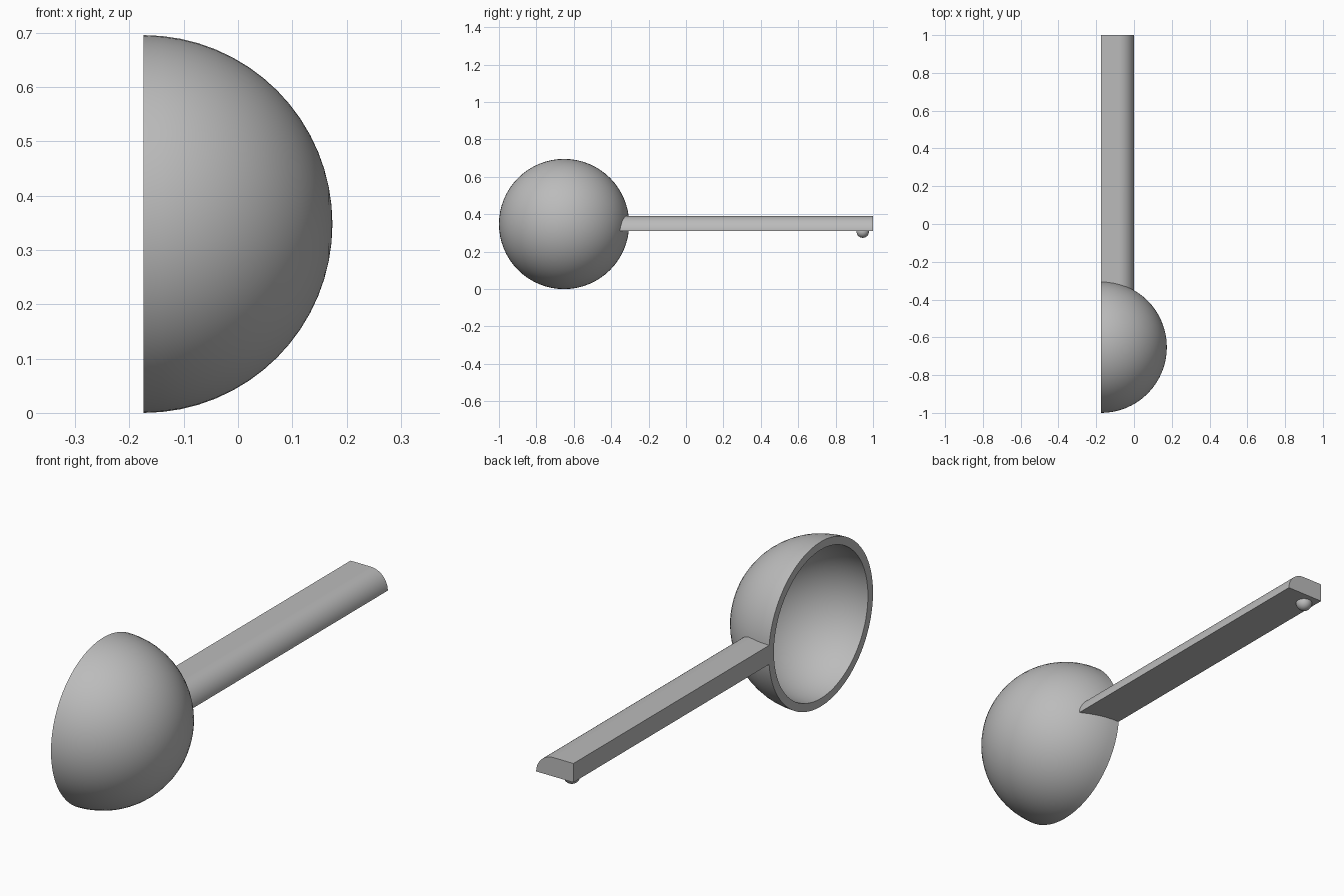
import bpy, bmesh
from math import sin, cos, pi, sqrt, radians
from mathutils import Vector

cube = bpy.data.objects.get("Cube")
if cube:
    bpy.data.objects.remove(cube, do_unlink=True)

CENTRE = Vector((-0.174, -0.652, 0.348))   # middle of the bowl opening
OUTER, INNER = 0.348, 0.314

grey = bpy.data.materials.new("plain grey")
grey.use_nodes = True
colour = (0.5, 0.5, 0.5, 1)
grey.diffuse_color = colour
grey.node_tree.nodes["Principled BSDF"].inputs["Base Color"].default_value = colour


def finish(name, bm):
    """Turn a bmesh into a smooth, sharp-edged grey object."""
    bmesh.ops.remove_doubles(bm, verts=bm.verts, dist=1e-5)
    bmesh.ops.recalc_face_normals(bm, faces=bm.faces)
    mesh = bpy.data.meshes.new(name)
    bm.to_mesh(mesh)
    bm.free()
    mesh.materials.append(grey)
    obj = bpy.data.objects.new(name, mesh)
    bpy.context.collection.objects.link(obj)
    bpy.ops.object.select_all(action='DESELECT')
    obj.select_set(True)
    bpy.context.view_layer.objects.active = obj
    bpy.ops.object.shade_smooth_by_angle(angle=radians(30))
    return obj


# Hollow half-sphere bowl, opening towards -x: spin a wall profile about x
bm = bmesh.new()
STEPS = 16
angles = [pi / 2 * i / STEPS for i in range(STEPS + 1)]
profile = [(OUTER * cos(a), OUTER * sin(a)) for a in angles]
profile += [(INNER * cos(a), INNER * sin(a)) for a in reversed(angles)]
verts = [bm.verts.new(CENTRE + Vector((x, 0, r))) for x, r in profile]
edges = [bm.edges.new(pair) for pair in zip(verts, verts[1:])]
bmesh.ops.spin(bm, geom=verts + edges, cent=CENTRE, axis=(1, 0, 0),
               angle=2 * pi, steps=64)
finish("bowl", bm)

# Handle: flat base and side, one rounded upper edge, front end set in the wall
bm = bmesh.new()
BASE, ROUND, BACK = 0.31, 0.08, 1.0
section = [(CENTRE.x, BASE), (CENTRE.x, BASE + ROUND)]
section += [(-ROUND + ROUND * sin(a), BASE + ROUND * cos(a)) for a in angles]


def wall_y(x, z):
    mid = (OUTER + INNER) / 2
    return CENTRE.y + sqrt(mid**2 - (x - CENTRE.x)**2 - (z - CENTRE.z)**2)


front = [bm.verts.new((x, wall_y(x, z), z)) for x, z in section]
back = [bm.verts.new((x, BACK, z)) for x, z in section]
for i in range(len(section)):
    j = (i + 1) % len(section)
    bm.faces.new((front[i], front[j], back[j], back[i]))
bm.faces.new(front)
bm.faces.new(back)
finish("handle", bm)

# Small round stud under the far end of the handle
bm = bmesh.new()
bmesh.ops.create_uvsphere(bm, u_segments=32, v_segments=16, radius=0.033)
bmesh.ops.translate(bm, verts=bm.verts, vec=(-0.128, 0.945, 0.307))
finish("stud", bm)
